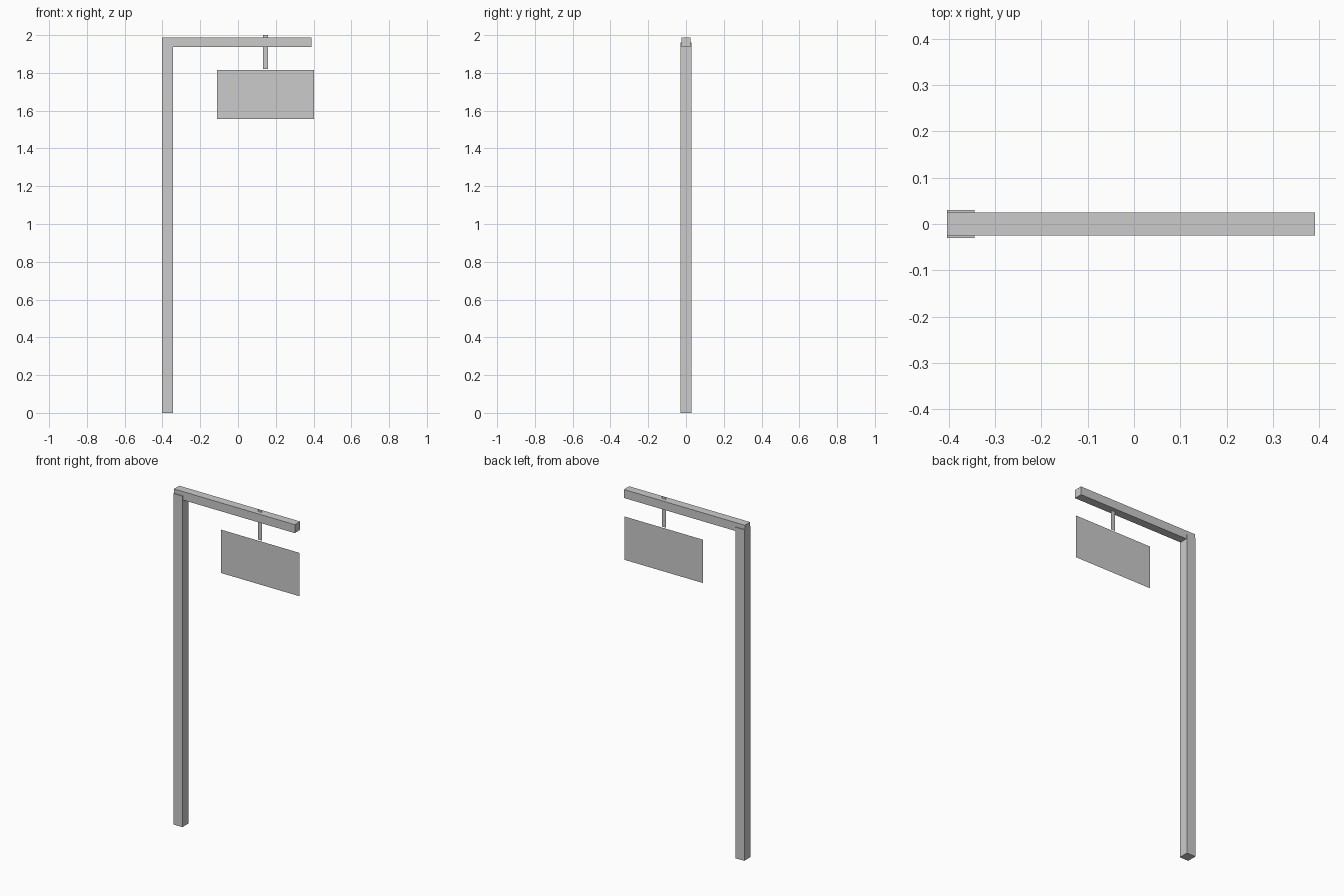
import bpy
import bmesh
from mathutils import Vector

if "Cube" in bpy.data.objects:
    bpy.data.objects.remove(bpy.data.objects["Cube"], do_unlink=True)

# Single plain grey finish
grey = bpy.data.materials.new("plain grey")
grey.use_nodes = True
colour = (0.6, 0.6, 0.6, 1)
grey.diffuse_color = colour
grey.node_tree.nodes["Principled BSDF"].inputs["Base Color"].default_value = colour


def add_object(name, bm):
    mesh = bpy.data.meshes.new(name)
    bm.to_mesh(mesh)
    bm.free()
    mesh.materials.append(grey)
    obj = bpy.data.objects.new(name, mesh)
    bpy.context.collection.objects.link(obj)


def box(name, x0, x1, depth, z0, z1):
    """Flat-sided bar centred on y = 0."""
    bm = bmesh.new()
    bmesh.ops.create_cube(bm, size=1)
    bmesh.ops.scale(bm, vec=Vector((x1 - x0, depth, z1 - z0)), verts=bm.verts)
    bmesh.ops.translate(bm, vec=Vector(((x0 + x1) / 2, 0, (z0 + z1) / 2)), verts=bm.verts)
    add_object(name, bm)


def sheet(name, x0, x1, z0, z1):
    """Paper-thin upright panel facing the front."""
    bm = bmesh.new()
    corners = [(x0, z0), (x1, z0), (x1, z1), (x0, z1)]
    bm.faces.new([bm.verts.new((x, 0, z)) for x, z in corners])
    add_object(name, bm)


# Upright post and the arm resting over its top
box("post", -0.403, -0.344, 0.06, 0, 1.962)
box("arm", -0.403, 0.39, 0.05, 1.937, 1.987)

# Hanging strap through the arm, and the sign panel below it
sheet("hanger", 0.132, 0.159, 1.82, 2.0)
sheet("sign_panel", -0.111, 0.403, 1.557, 1.814)
